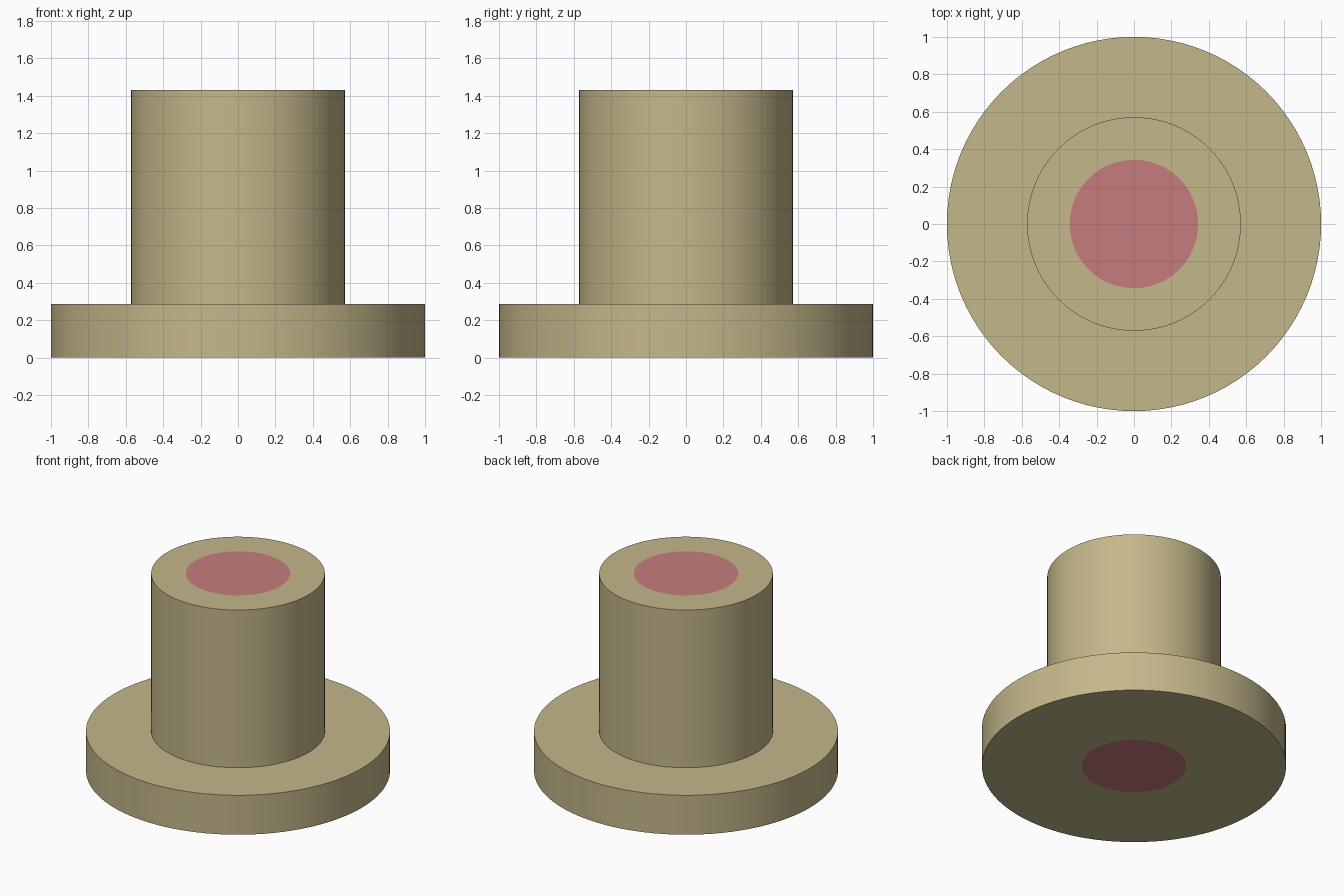
import bpy, bmesh, math

if "Cube" in bpy.data.objects:
    bpy.data.objects.remove(bpy.data.objects["Cube"])

SEGMENTS = 96
CORE_R, SLEEVE_R, FLANGE_R = 0.343, 0.571, 1.0
FLANGE_H, TOTAL_H = 0.286, 1.43


def material(name, rgb):
    mat = bpy.data.materials.new(name)
    mat.diffuse_color = (*rgb, 1.0)
    mat.use_nodes = True
    mat.node_tree.nodes["Principled BSDF"].inputs["Base Color"].default_value = mat.diffuse_color
    return mat


tan = material("tan", (0.552, 0.474, 0.254))
rose = material("rose", (0.565, 0.202, 0.212))

# Flanged sleeve: profile (radius, height) turned about z, from bottom core rim to top core rim
profile = [(CORE_R, 0), (FLANGE_R, 0), (FLANGE_R, FLANGE_H),
           (SLEEVE_R, FLANGE_H), (SLEEVE_R, TOTAL_H), (CORE_R, TOTAL_H)]

bm = bmesh.new()
rings = []
for r, z in profile:
    rings.append([bm.verts.new((r * math.cos(2 * math.pi * i / SEGMENTS),
                                r * math.sin(2 * math.pi * i / SEGMENTS), z))
                  for i in range(SEGMENTS)])
for low, high in zip(rings, rings[1:]):
    for i in range(SEGMENTS):
        j = (i + 1) % SEGMENTS
        bm.faces.new((low[i], low[j], high[j], high[i]))

# Flush rose core faces at both ends
for ring in (rings[0][::-1], rings[-1]):
    bm.faces.new(ring).material_index = 1

bmesh.ops.recalc_face_normals(bm, faces=bm.faces)
mesh = bpy.data.meshes.new("flanged_sleeve")
bm.to_mesh(mesh)
bm.free()
mesh.materials.append(tan)
mesh.materials.append(rose)

sleeve = bpy.data.objects.new("flanged_sleeve", mesh)
bpy.context.collection.objects.link(sleeve)
bpy.context.view_layer.objects.active = sleeve
sleeve.select_set(True)
bpy.ops.object.shade_smooth_by_angle(angle=math.radians(30))
